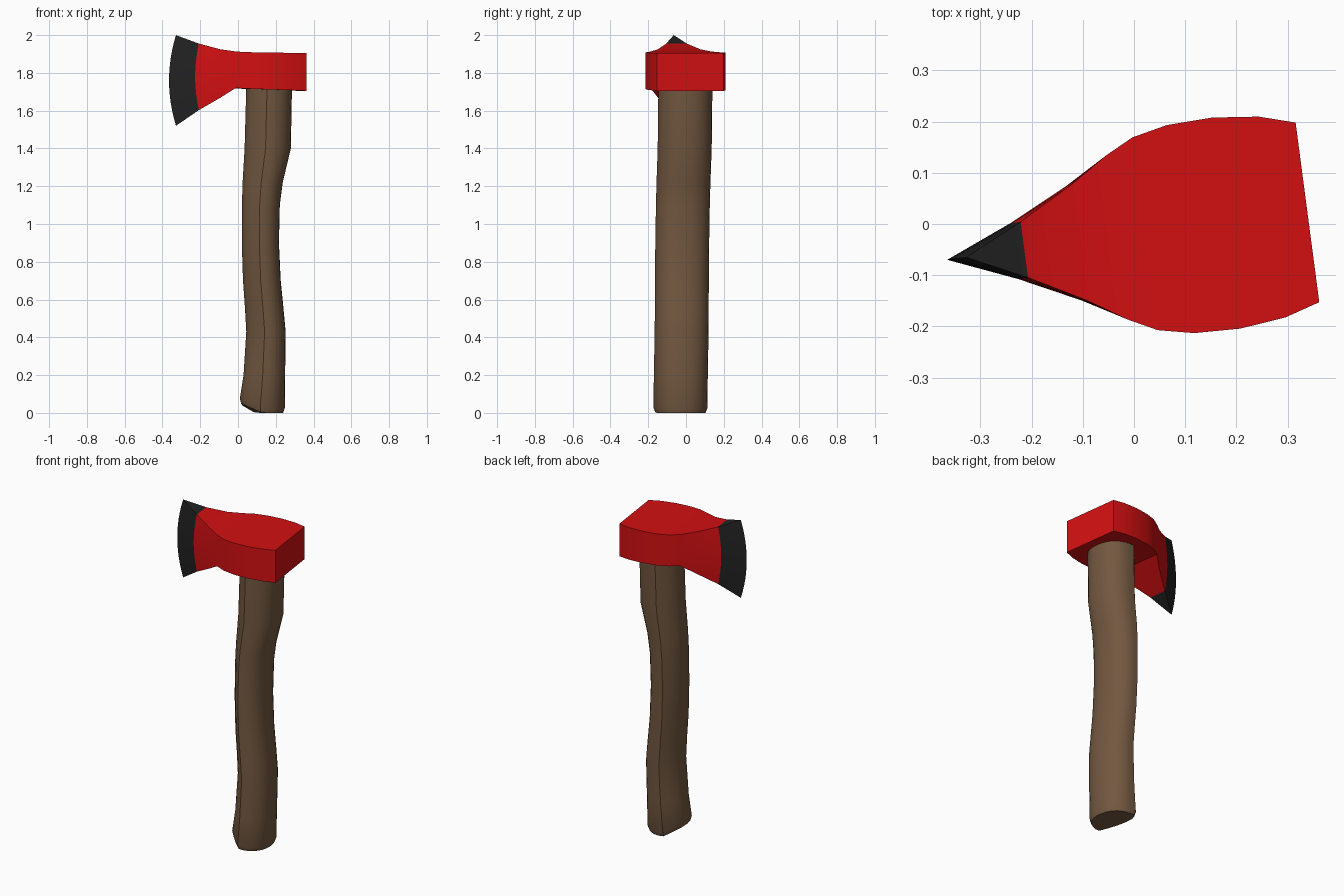
import bpy, bmesh, math

cube = bpy.data.objects.get("Cube")
if cube:
    bpy.data.objects.remove(cube)


def material(name, rgb, rough=0.6):
    m = bpy.data.materials.new(name)
    m.use_nodes = True
    m.diffuse_color = (*rgb, 1)
    bsdf = m.node_tree.nodes["Principled BSDF"]
    bsdf.inputs["Base Color"].default_value = (*rgb, 1)
    bsdf.inputs["Roughness"].default_value = rough
    return m


red = material("red paint", (0.65, 0.005, 0.006))
black = material("dark steel", (0.016, 0.016, 0.016))
brown = material("brown wood", (0.17, 0.098, 0.052))


def finish(name, bm, mats, angle):
    """Turn the mesh into an object, in the slightly turned frame of the tool."""
    bmesh.ops.remove_doubles(bm, verts=bm.verts, dist=0.0005)
    bmesh.ops.recalc_face_normals(bm, faces=bm.faces)
    mesh = bpy.data.meshes.new(name)
    bm.to_mesh(mesh)
    bm.free()
    for m in mats:
        mesh.materials.append(m)
    obj = bpy.data.objects.new(name, mesh)
    bpy.context.collection.objects.link(obj)
    obj.location = (-0.365, -0.07, 0)
    obj.rotation_euler.z = math.radians(7.5)
    bpy.ops.object.select_all(action="DESELECT")
    obj.select_set(True)
    bpy.context.view_layer.objects.active = obj
    bpy.ops.object.shade_smooth_by_angle(angle=math.radians(angle))
    return obj


def bridge(bm, rings):
    """Skin consecutive closed rings; returns the faces of each band."""
    bands = []
    for a, b in zip(rings, rings[1:]):
        n = len(a)
        bands.append([bm.faces.new((a[i], a[(i + 1) % n], b[(i + 1) % n], b[i]))
                      for i in range(n)])
    return bands


# Axe head: stations from cutting edge to poll (distance, half width, top, bottom, edge bow)
stations = [
    (0.0, 0.0, 2.0, 1.52, 0.037),
    (0.132, 0.055, 1.955, 1.603, 0.02),
    (0.25, 0.113, 1.925, 1.668, 0.008),
    (0.335, 0.162, 1.913, 1.72, 0.0),
    (0.39, 0.19, 1.91, 1.717, 0.0),
    (0.46, 0.205, 1.908, 1.714, 0.0),
    (0.55, 0.208, 1.907, 1.711, 0.0),
    (0.64, 0.198, 1.906, 1.708, 0.0),
    (0.71, 0.177, 1.905, 1.705, 0.0),
]
LEVELS = [i / 6 - 1 for i in range(13)]
bm = bmesh.new()
rings = []
for u, half, top, bottom, bow in stations:
    ring = []
    for side, levels in ((-1, LEVELS), (1, LEVELS[::-1])):
        for s in levels:
            z = (top + bottom) / 2 + s * (top - bottom) / 2
            ring.append(bm.verts.new((u + bow * s * s, side * half, z)))
    rings.append(ring)
bands = bridge(bm, rings)
for f in bands[0]:
    f.material_index = 1
bm.faces.new(rings[-1])
finish("axe_head", bm, [red, black], 28)

# Handle: stations from the foot up (height, blade side, poll side, sideways shift)
handle = [
    (0.03, 0.375, 0.613, -0.022),
    (0.2, 0.395, 0.615, -0.021),
    (0.43, 0.41, 0.618, -0.018),
    (0.56, 0.403, 0.606, -0.016),
    (0.7, 0.393, 0.592, -0.014),
    (0.9, 0.387, 0.583, -0.011),
    (1.1, 0.388, 0.588, -0.008),
    (1.22, 0.392, 0.604, -0.006),
    (1.4, 0.403, 0.648, -0.003),
    (1.75, 0.413, 0.655, 0.0),
]
ARC = 16
HALF = 0.143


def section(left, right, shift, scale=1.0):
    """Rounded poll side, with a bevelled flank towards the blade."""
    ridge = left + 0.38 * (right - left)
    pts = []
    for i in range(ARC + 1):
        a = math.pi * (i / ARC - 0.5)
        c, s = math.cos(a), math.sin(a)
        pts.append((ridge + (right - ridge) * c ** 0.85, math.copysign(abs(s) ** 0.9, s) * HALF))
    for k, v in ((0.55, 0.75), (0.15, 0.42), (0, 0), (0.15, -0.42), (0.55, -0.75)):
        pts.append((left + k * (ridge - left), v * HALF))
    mid = (left + right) / 2
    return [(mid + (x - mid) * scale, y * scale + shift) for x, y in pts]


def foot(x):
    """The foot rises towards the blade side."""
    return 0.05 * max(0.0, 1 - (x - 0.375) / 0.1)


bm = bmesh.new()
rings = []
z, left, right, shift = handle[0]
for lift, scale in ((0.0, 0.93), (0.025, 1.0)):
    rings.append([bm.verts.new((x, y, foot(x) + lift))
                  for x, y in section(left, right, shift, scale)])
for z, left, right, shift in handle[1:]:
    rings.append([bm.verts.new((x, y, z)) for x, y in section(left, right, shift)])
bridge(bm, rings)
bm.faces.new(rings[0])
bm.faces.new(rings[-1])
finish("handle", bm, [brown], 32)
